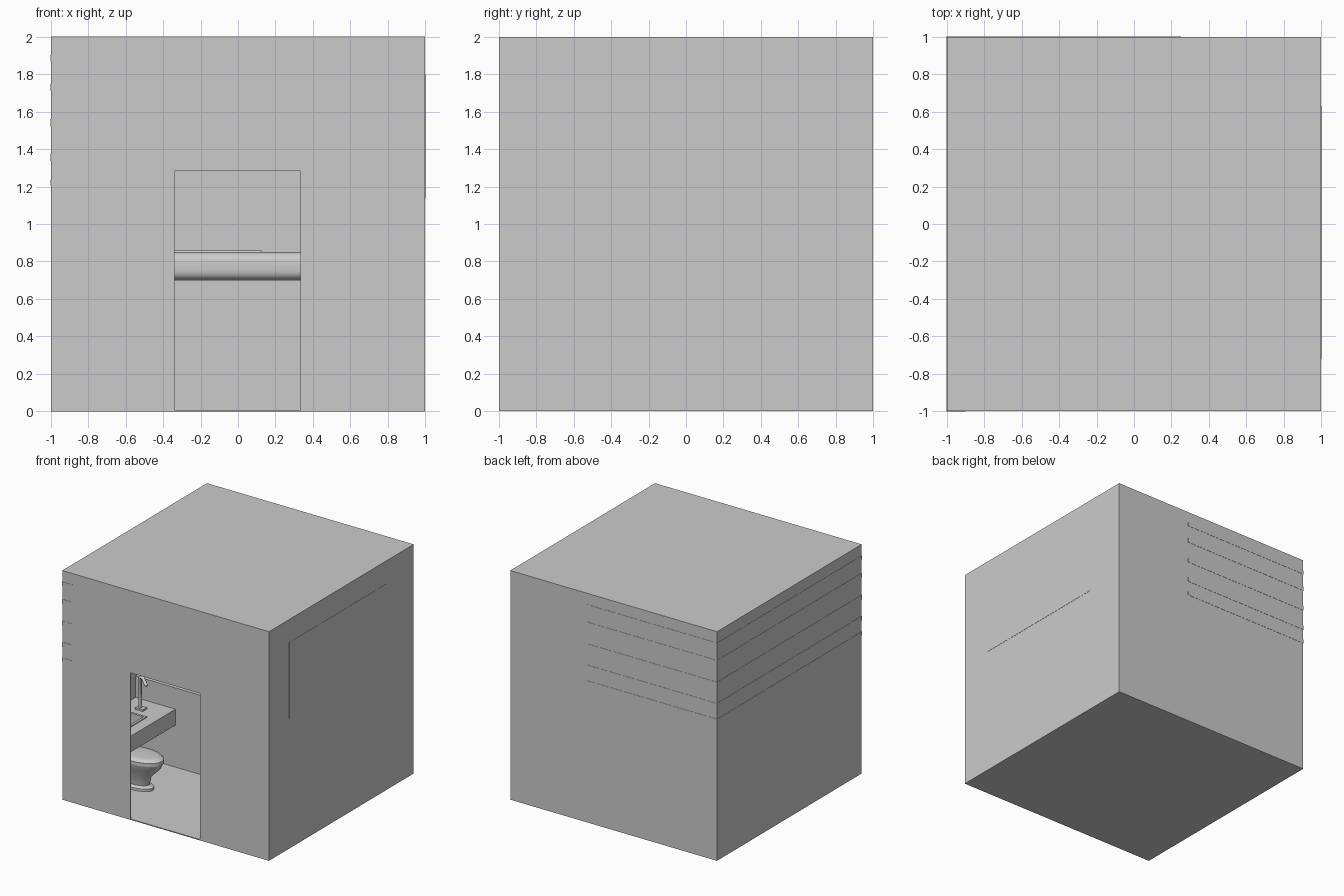
import bpy, bmesh, math
from mathutils import Vector

if "Cube" in bpy.data.objects:
    bpy.data.objects.remove(bpy.data.objects["Cube"])

W = 0.998   # half width of the shell
T = 0.008   # wall thickness


def box(name, x, y, z, bevel=0.0, seg=3):
    bm = bmesh.new()
    bmesh.ops.create_cube(bm, size=1)
    for v in bm.verts:
        v.co = Vector([(r[0] + r[1]) / 2 + c * (r[1] - r[0]) for c, r in zip(v.co, (x, y, z))])
    if bevel:
        bmesh.ops.bevel(bm, geom=bm.edges[:], offset=bevel, segments=seg,
                        profile=0.5, affect='EDGES')
    return finish(name, bm, bevel > 0)


def finish(name, bm, smooth=False):
    bmesh.ops.recalc_face_normals(bm, faces=bm.faces[:])
    me = bpy.data.meshes.new(name)
    bm.to_mesh(me)
    bm.free()
    ob = bpy.data.objects.new(name, me)
    bpy.context.collection.objects.link(ob)
    if smooth:
        bpy.ops.object.select_all(action='DESELECT')
        ob.select_set(True)
        bpy.context.view_layer.objects.active = ob
        bpy.ops.object.shade_smooth_by_angle(angle=math.radians(40))
    return ob


def cut(ob, cutter):
    m = ob.modifiers.new("cut", 'BOOLEAN')
    m.object = cutter
    m.operation = 'DIFFERENCE'
    m.solver = 'EXACT'
    bpy.context.view_layer.objects.active = ob
    bpy.ops.object.modifier_apply(modifier=m.name)
    bpy.data.objects.remove(cutter)


def loft(name, rings, n=24):
    """Stack of ellipses: (centre x, centre y, z, radius x, radius y)."""
    bm = bmesh.new()
    loops = []
    for cx, cy, z, rx, ry in rings:
        loops.append([bm.verts.new((cx + rx * math.cos(2 * math.pi * i / n),
                                    cy + ry * math.sin(2 * math.pi * i / n), z)) for i in range(n)])
    for a, b in zip(loops, loops[1:]):
        for i in range(n):
            j = (i + 1) % n
            bm.faces.new((a[i], a[j], b[j], b[i]))
    bm.faces.new(loops[0])
    bm.faces.new(loops[-1])
    return finish(name, bm, True)


def tube(name, pts, r):
    cu = bpy.data.curves.new(name, 'CURVE')
    cu.dimensions = '3D'
    cu.bevel_depth = r
    cu.bevel_resolution = 2
    cu.use_fill_caps = True
    sp = cu.splines.new('POLY')
    sp.points.add(len(pts) - 1)
    for p, c in zip(sp.points, pts):
        p.co = (*c, 1)
    ob = bpy.data.objects.new(name, cu)
    bpy.context.collection.objects.link(ob)
    return ob


# hollow cabin shell with a doorway in the front wall
shell = box("cabin_shell", (-W, W), (-W, W), (0, 2))
cut(shell, box("room_cutter", (-W + T, W - T), (-W + T, W - T), (T, 2 - T)))
cut(shell, box("door_cutter", (-0.338, 0.333), (-1.2, -0.9), (T, 1.283)))

# trim strips wrapping the back, left side and front left corner
for i, (lo, hi) in enumerate([(1.205, 1.238), (1.335, 1.375), (1.52, 1.56),
                              (1.71, 1.75), (1.868, 1.902)]):
    box(f"trim_back_{i}", (-1, 0.25), (0.985, 1), (lo, hi))
    box(f"trim_left_{i}", (-1, -0.985), (-1, 1), (lo, hi))
    box(f"trim_front_{i}", (-1, -0.90), (-1, -0.985), (lo, hi))

# window panel in the right wall
box("side_window", (0.985, 1), (-0.72, 0.63), (1.135, 1.80))

# raised sleeping platform and bedding filling the back half
inner = W - T
box("bed_platform", (-inner, inner), (0, inner), (T, 0.70))
box("mattress", (-inner, inner), (0.0, inner), (0.70, 0.85), 0.05, 5)
box("blanket", (-inner, 0.13), (0.08, 0.95), (0.80, 0.86), 0.012)

# washing counter on the left wall with an inset basin
counter = box("counter", (-inner, -0.604), (-0.80, 0), (0.374, 0.514))
box("basin_rim", (-0.92, -0.70), (-0.55, -0.255), (0.50, 0.522))
cut(bpy.data.objects["basin_rim"], box("rim_cutter", (-0.90, -0.72), (-0.53, -0.275), (0.4, 0.6)))
cut(counter, box("basin_cutter", (-0.90, -0.72), (-0.53, -0.275), (0.42, 0.6)))

# tap
tube("tap_pipe", [(-0.835, -0.155, 0.51), (-0.835, -0.155, 0.79),
                  (-0.80, -0.17, 0.80), (-0.75, -0.19, 0.75)], 0.014)
box("tap_base", (-0.865, -0.79), (-0.185, -0.125), (0.51, 0.528))

# toilet facing the room from the left wall
cy = -0.46
loft("toilet_base", [(-0.67, cy, T, 0.17, 0.085), (-0.67, cy, 0.03, 0.17, 0.085),
                     (-0.67, cy, 0.045, 0.14, 0.065)])
loft("toilet_bowl", [(-0.67, cy, 0.03, 0.13, 0.06), (-0.66, cy, 0.12, 0.14, 0.07),
                     (-0.63, cy, 0.20, 0.19, 0.11), (-0.62, cy, 0.255, 0.205, 0.125)])
loft("toilet_lid", [(-0.62, cy, 0.255, 0.21, 0.13), (-0.62, cy, 0.285, 0.21, 0.13),
                    (-0.62, cy, 0.30, 0.195, 0.115), (-0.62, cy, 0.305, 0.15, 0.08)])
box("toilet_back", (-inner, -0.78), (cy - 0.10, cy + 0.10), (0.12, 0.36), 0.02)
